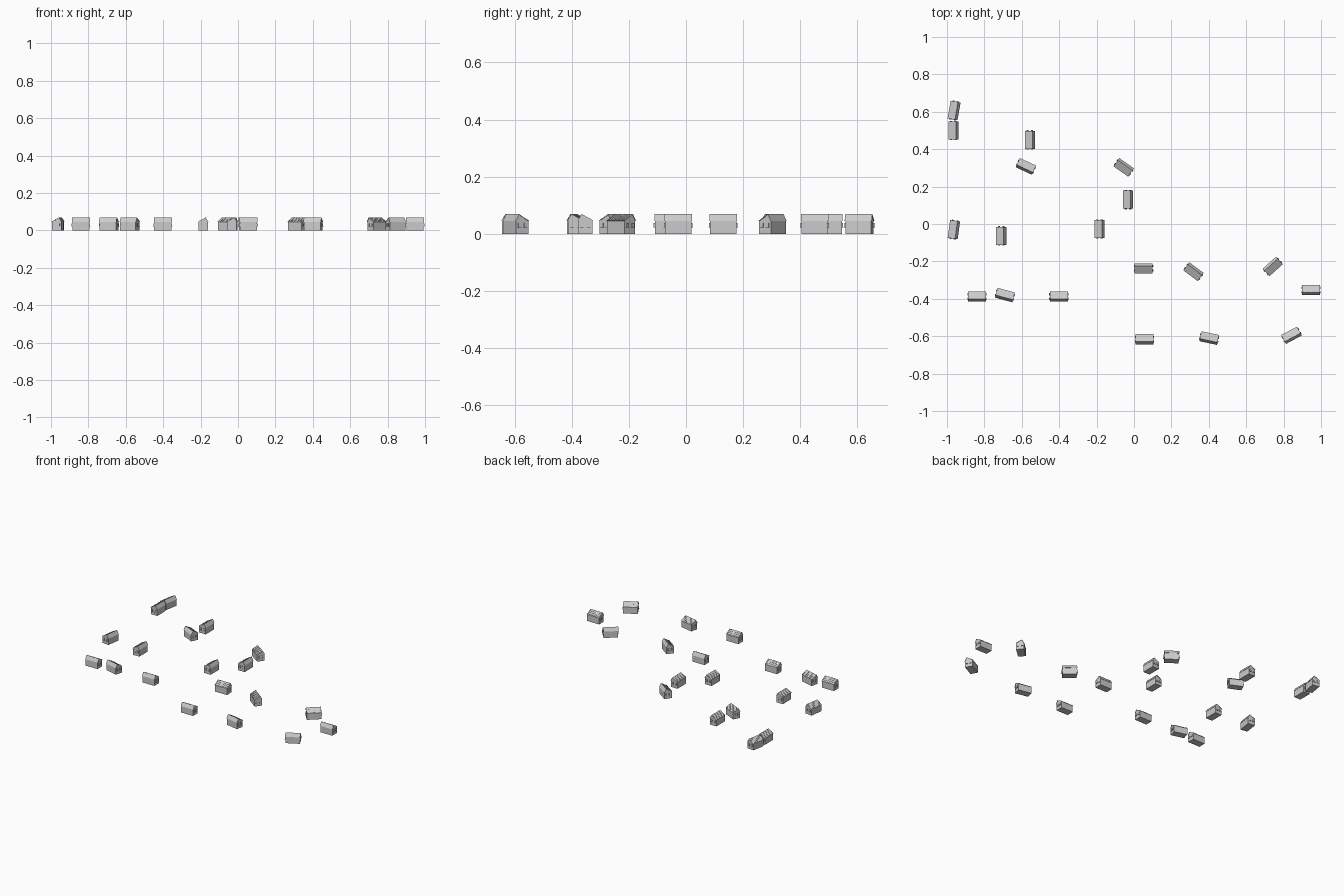
import bpy, bmesh, math
from mathutils import Matrix, Vector

if "Cube" in bpy.data.objects:
    bpy.data.objects.remove(bpy.data.objects["Cube"])

L, W = 0.096, 0.054      # house length and width
EAVE, TOP = 0.047, 0.069
RIDGE = -0.013           # ridge sits nearer the front wall


def add_box(bm, c, s, rot=Matrix()):
    m = Matrix.Translation(c) @ rot @ Matrix.Diagonal((*s, 1))
    bmesh.ops.create_cube(bm, size=1, matrix=m)


def prism(bm, pts, x0, x1):
    a = [bm.verts.new((x0, y, z)) for y, z in pts]
    b = [bm.verts.new((x1, y, z)) for y, z in pts]
    n = len(pts)
    bm.faces.new(a)
    bm.faces.new(b[::-1])
    for i in range(n):
        bm.faces.new((a[i], b[i], b[(i + 1) % n], a[(i + 1) % n]))


def house_mesh():
    bm = bmesh.new()
    h = W / 2
    # walls
    prism(bm, [(-h + .002, 0), (h - .002, 0), (h - .002, EAVE),
               (RIDGE, TOP - .003), (-h + .002, EAVE)], -L / 2 + .002, L / 2 - .002)
    # roof shell
    prism(bm, [(-h, EAVE - .002), (-h + .002, EAVE - .002), (RIDGE, TOP - .003),
               (h - .002, EAVE - .002), (h, EAVE - .001), (RIDGE, TOP)], -L / 2, L / 2)
    # battens down the long slope
    d = Vector((0, h - RIDGE, EAVE - TOP))
    rot = Matrix.Rotation(math.atan2(d.z, d.y), 4, 'X')
    for i in range(8):
        add_box(bm, (-L / 2 + L * (i + .5) / 8, (h + RIDGE) / 2, (EAVE + TOP) / 2),
                (.0025, d.length * .96, .0016), rot)
    # gable windows and sills
    for s in (-1, 1):
        for y in (-.012, .012):
            add_box(bm, (s * L / 2, y, .031), (.004, .010, .013))
            add_box(bm, (s * L / 2, y, .023), (.007, .012, .002))
    bmesh.ops.recalc_face_normals(bm, faces=bm.faces)
    me = bpy.data.meshes.new("house")
    bm.to_mesh(me)
    bm.free()
    return me


# x, y, heading in degrees (front wall faces -y at zero)
HOUSES = [
    (-.962, .607, 80), (-.966, .5, 90), (-.557, .45, 90), (-.578, .308, -25),
    (-.055, .303, 145), (-.032, .13, 90), (-.185, -.027, 90), (-.963, -.03, 82),
    (-.71, -.063, 90), (.052, -.237, 180), (.318, -.255, 143), (.742, -.227, 222),
    (-.84, -.388, 0), (-.69, -.38, -15), (-.402, -.388, 0), (.946, -.353, 0),
    (.056, -.616, 0), (.402, -.61, -12), (.842, -.595, 28)]
mesh = house_mesh()
for i, (x, y, a) in enumerate(HOUSES):
    ob = bpy.data.objects.new(f"house_{i + 1:02d}", mesh)
    ob.location = (x, y, 0)
    ob.rotation_euler.z = math.radians(a)
    bpy.context.collection.objects.link(ob)
